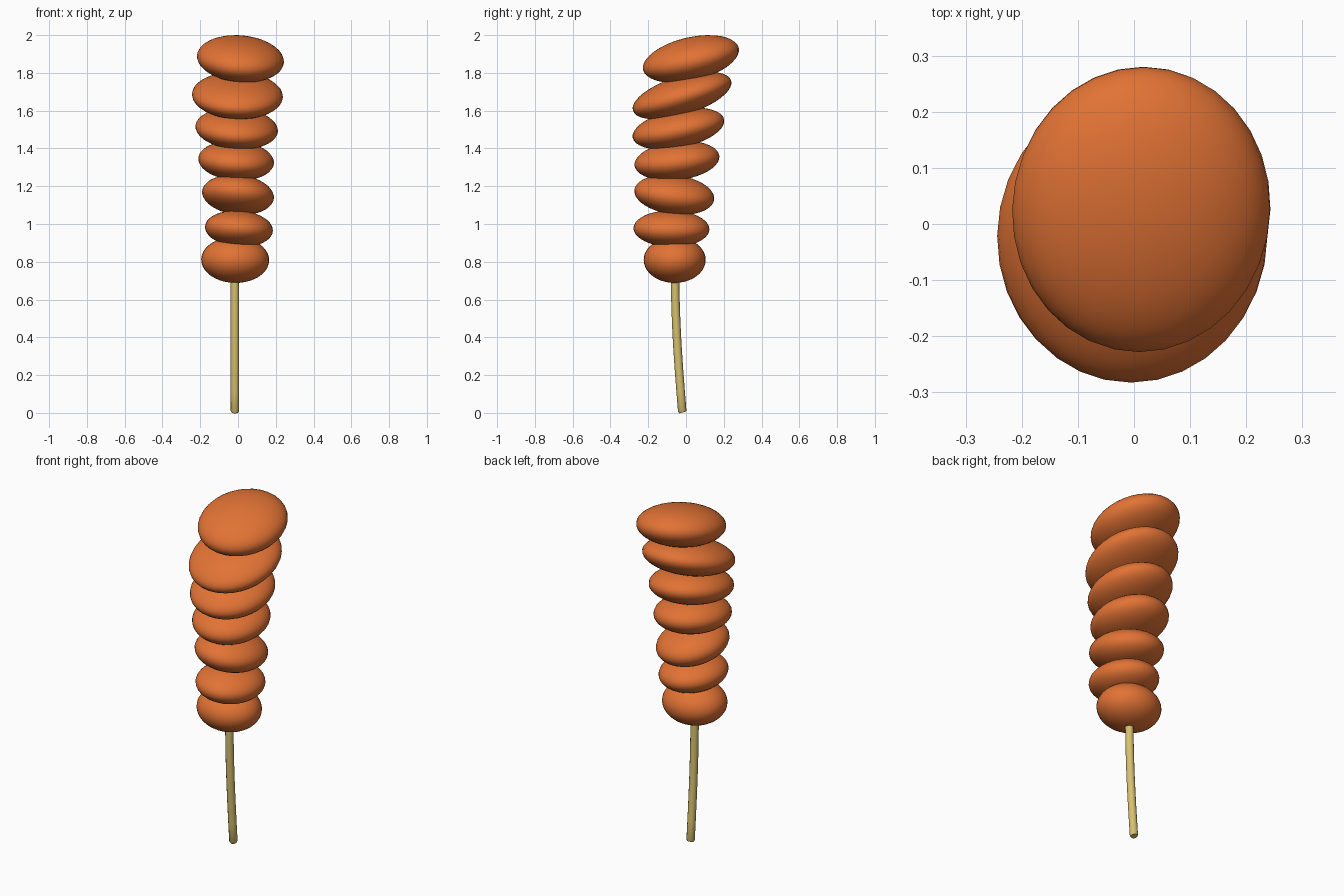
import bpy
from math import radians

if "Cube" in bpy.data.objects:
    bpy.data.objects.remove(bpy.data.objects["Cube"])


def material(name, rgb):
    m = bpy.data.materials.new(name)
    m.diffuse_color = (*rgb, 1)
    m.use_nodes = True
    m.node_tree.nodes["Principled BSDF"].inputs["Base Color"].default_value = m.diffuse_color
    return m


batter = material("fried_batter", (0.76, 0.17, 0.035))
wood = material("stick_wood", (0.68, 0.53, 0.16))

# Stacked puffs, bottom to top: centre, half sizes, tilt about x and y in degrees
puffs = [
    ((-0.015, -0.060, 0.81), (0.180, 0.164, 0.122), 0, 1),
    ((0.005, -0.077, 0.975), (0.180, 0.201, 0.096), -1, 4),
    ((0.000, -0.062, 1.155), (0.191, 0.213, 0.103), -7, 6),
    ((-0.010, -0.048, 1.335), (0.201, 0.226, 0.102), 6.5, 4),
    ((-0.007, -0.040, 1.505), (0.219, 0.247, 0.101), 11.5, 4),
    ((-0.003, -0.021, 1.68), (0.241, 0.272, 0.102), 17, 2),
    ((0.013, 0.026, 1.874), (0.231, 0.260, 0.113), 13, 5),
]
for i, (centre, size, tilt_x, tilt_y) in enumerate(puffs, 1):
    bpy.ops.mesh.primitive_uv_sphere_add(
        segments=32, ring_count=20, radius=1, location=centre,
        rotation=(radians(tilt_x), radians(tilt_y), 0))
    puff = bpy.context.object
    puff.name = f"puff_{i}"
    puff.scale = size
    puff.data.materials.append(batter)
    bpy.ops.object.shade_smooth()

# Slightly bent stick swept along a smooth path, with a softened lower end
path = [(-0.018, 0.002, 0.8), (-0.02, 0.01, 1), (-0.029, 0.12, 1),
        (-0.038, 0.24, 1), (-0.046, 0.36, 1), (-0.052, 0.48, 1),
        (-0.056, 0.60, 1), (-0.058, 0.72, 1), (-0.060, 0.84, 1)]
curve = bpy.data.curves.new("stick", "CURVE")
curve.dimensions = "3D"
curve.bevel_depth = 0.0225
curve.bevel_resolution = 4
curve.use_fill_caps = True
spline = curve.splines.new("POLY")
spline.points.add(len(path) - 1)
for point, (y, z, r) in zip(spline.points, path):
    point.co = (-0.016, y, z, 1)
    point.radius = r
stick = bpy.data.objects.new("stick", curve)
bpy.context.collection.objects.link(stick)
bpy.ops.object.select_all(action="DESELECT")
stick.select_set(True)
bpy.context.view_layer.objects.active = stick
bpy.ops.object.convert(target="MESH")
stick = bpy.context.object
stick.data.materials.clear()
stick.data.materials.append(wood)
bpy.ops.object.shade_smooth_by_angle(angle=radians(35))
